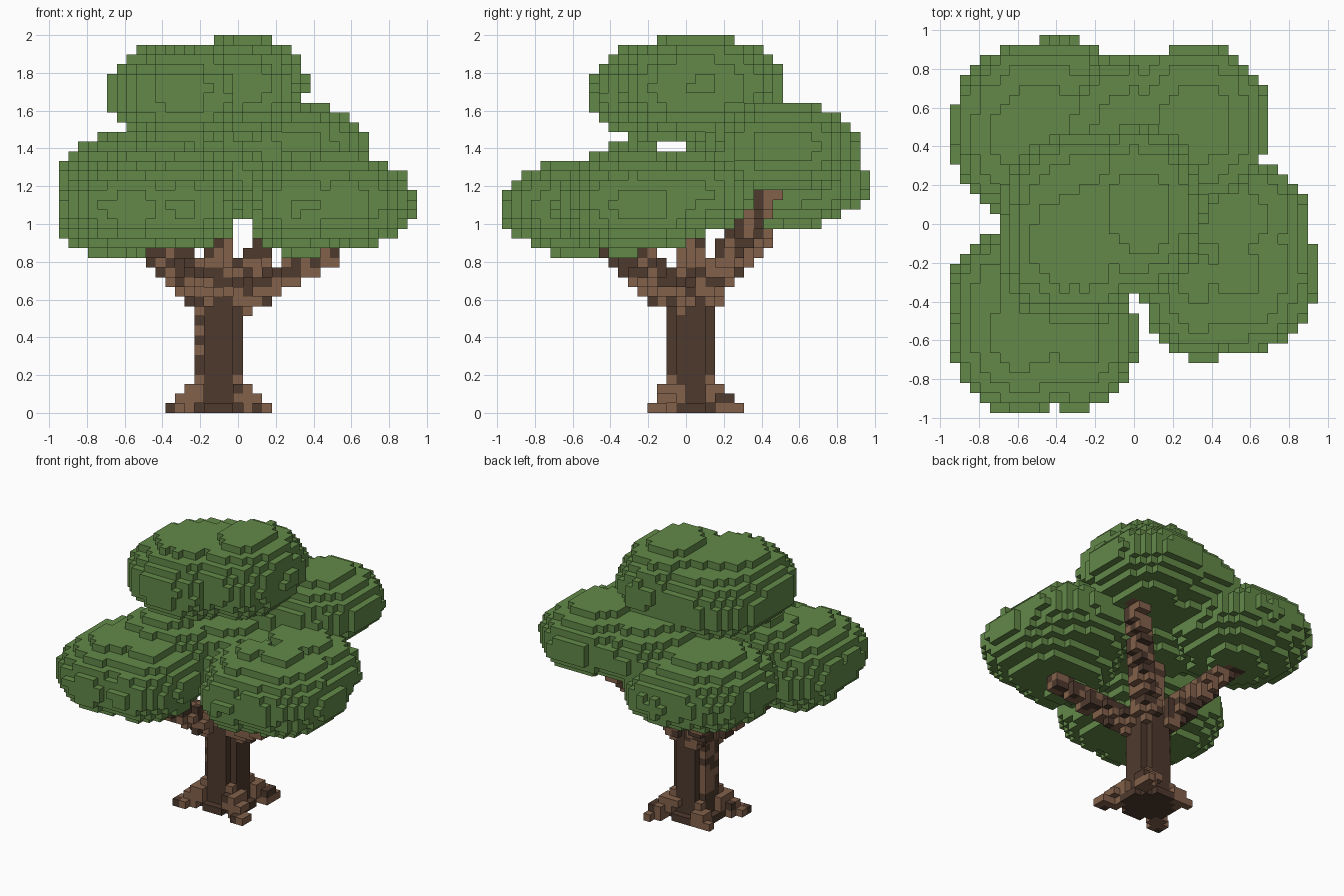
import bpy, math, random
from mathutils import Vector

if "Cube" in bpy.data.objects:
    bpy.data.objects.remove(bpy.data.objects["Cube"])

random.seed(4)
V = 2 / 39                      # cube size
NX, NY, NZ = 37, 38, 39         # grid cells


def material(name, rgb):
    m = bpy.data.materials.new(name)
    m.diffuse_color = (*rgb, 1)
    m.use_nodes = True
    m.node_tree.nodes["Principled BSDF"].inputs["Base Color"].default_value = m.diffuse_color
    return m


LEAF = material("leaf green", (0.125, 0.25, 0.066))
DARK = material("dark bark", (0.077, 0.042, 0.027))
LIGHT = material("light bark", (0.225, 0.12, 0.07))


def centre(c):
    return Vector(((c[0] - NX / 2 + 0.5) * V, (c[1] - NY / 2 + 0.5) * V, (c[2] + 0.5) * V))


CELLS = {(i, j, k): centre((i, j, k))
         for i in range(NX) for j in range(NY) for k in range(NZ)}


def limb(a, b, r0, r1):
    """Cells inside a tapered limb from a to b."""
    a, b = Vector(a), Vector(b)
    d = b - a
    out = set()
    for c, p in CELLS.items():
        t = min(1, max(0, (p - a).dot(d) / d.length_squared))
        if (p - a - d * t).length < r0 + (r1 - r0) * t:
            out.add(c)
    return out


def blob(x, y, z, rx, ry, rz):
    """Cells inside a slightly rough ellipsoid."""
    return {c for c, p in CELLS.items()
            if ((p.x - x) / rx) ** 2 + ((p.y - y) / ry) ** 2 + ((p.z - z) / rz) ** 2
            < 1 + random.uniform(-0.03, 0.03)}


# trunk: round column with a wider foot
TX, TY = -0.103, 0.026
trunk = {c for c, p in CELLS.items()
         if p.z < 0.62 and math.hypot(p.x - TX, p.y - TY) < (0.17 if p.z < 0.05 else 0.135)}

# roots: four stepped diagonals
roots = set()
for x, y in ((-0.34, -0.16), (0.14, -0.17), (0.12, 0.26), (-0.27, 0.18)):
    a = (TX + (x - TX) * 0.32, TY + (y - TY) * 0.32, 0.14)
    roots |= limb(a, (x, y, 0.01), 0.08, 0.042)
roots -= trunk

# branches: one towards every clump
FORK = (TX, TY, 0.55)
branches = set()
for tip, r in (((-0.45, -0.43, 0.87), 0.1), ((0.47, -0.2, 0.82), 0.085),
               ((-0.48, 0.48, 1.04), 0.1), ((0.37, 0.47, 1.2), 0.09),
               ((-0.15, 0.03, 1.3), 0.09)):
    branches |= limb(FORK, tip, r, 0.062)
branches -= trunk

# leaf clumps, each made from a few lobes
clumps = {
    "front_left_leaves": [(-0.57, -0.57, 1.085, 0.38, 0.41, 0.25),
                          (-0.63, -0.38, 1.06, 0.33, 0.35, 0.25),
                          (-0.37, -0.28, 1.17, 0.39, 0.31, 0.265),
                          (-0.30, -0.56, 1.09, 0.32, 0.40, 0.24)],
    "right_leaves": [(0.53, -0.24, 1.11, 0.42, 0.44, 0.26),
                     (0.34, -0.29, 1.10, 0.30, 0.41, 0.27),
                     (0.49, 0.03, 1.17, 0.40, 0.34, 0.22)],
    "back_left_leaves": [(-0.50, 0.48, 1.24, 0.455, 0.46, 0.26),
                         (-0.40, 0.55, 1.22, 0.41, 0.41, 0.24)],
    "back_right_leaves": [(0.32, 0.52, 1.41, 0.38, 0.415, 0.235),
                          (0.02, 0.45, 1.39, 0.42, 0.43, 0.21)],
    "middle_leaves": [(-0.10, 0.02, 1.23, 0.38, 0.36, 0.165)],
    "top_leaves": [(0.03, 0.07, 1.73, 0.335, 0.44, 0.28),
                   (-0.30, -0.10, 1.695, 0.41, 0.42, 0.275),
                   (-0.25, 0.10, 1.68, 0.44, 0.38, 0.25)],
}
parts = {"trunk": trunk, "roots": roots, "branches": branches}
taken = trunk | roots | branches
for name, lobes in clumps.items():
    parts[name] = set().union(*(blob(*l) for l in lobes)) - taken
    taken |= parts[name]

# corner offsets of the six cube faces, keyed by outward direction
FACES = {
    (1, 0, 0): ((1, 0, 0), (1, 1, 0), (1, 1, 1), (1, 0, 1)),
    (-1, 0, 0): ((0, 0, 0), (0, 0, 1), (0, 1, 1), (0, 1, 0)),
    (0, 1, 0): ((0, 1, 0), (0, 1, 1), (1, 1, 1), (1, 1, 0)),
    (0, -1, 0): ((0, 0, 0), (1, 0, 0), (1, 0, 1), (0, 0, 1)),
    (0, 0, 1): ((0, 0, 1), (1, 0, 1), (1, 1, 1), (0, 1, 1)),
    (0, 0, -1): ((0, 0, 0), (0, 1, 0), (1, 1, 0), (1, 0, 0)),
}


def build(name, cells, mats, pick):
    """Mesh of the cube faces that are open to the air."""
    verts, faces, idx = {}, [], []
    for c in sorted(cells):
        m = pick(c)
        for d, quad in FACES.items():
            if tuple(a + b for a, b in zip(c, d)) in taken:
                continue
            keys = [tuple(a + b for a, b in zip(c, q)) for q in quad]
            faces.append([verts.setdefault(k, len(verts)) for k in keys])
            idx.append(m)
    me = bpy.data.meshes.new(name)
    me.from_pydata([((x - NX / 2) * V, (y - NY / 2) * V, z * V) for x, y, z in verts], [], faces)
    for m in mats:
        me.materials.append(m)
    me.polygons.foreach_set("material_index", idx)
    me.update()
    bpy.context.collection.objects.link(bpy.data.objects.new(name, me))


# bark colour: trunk dark with a lighter left side, limbs mixed, roots light
def trunk_bark(c):
    return int(c[0] == 14 and c[2] > 3 and random.random() < 0.6)


def branch_bark(c):
    return int(random.random() < 0.6)


def root_bark(c):
    return int(random.random() < 0.9)


RULES = {"trunk": trunk_bark, "branches": branch_bark, "roots": root_bark}
for name, cells in parts.items():
    if name in RULES:
        build(name, cells, (DARK, LIGHT), RULES[name])
    else:
        build(name, cells, (LEAF,), lambda c: 0)
